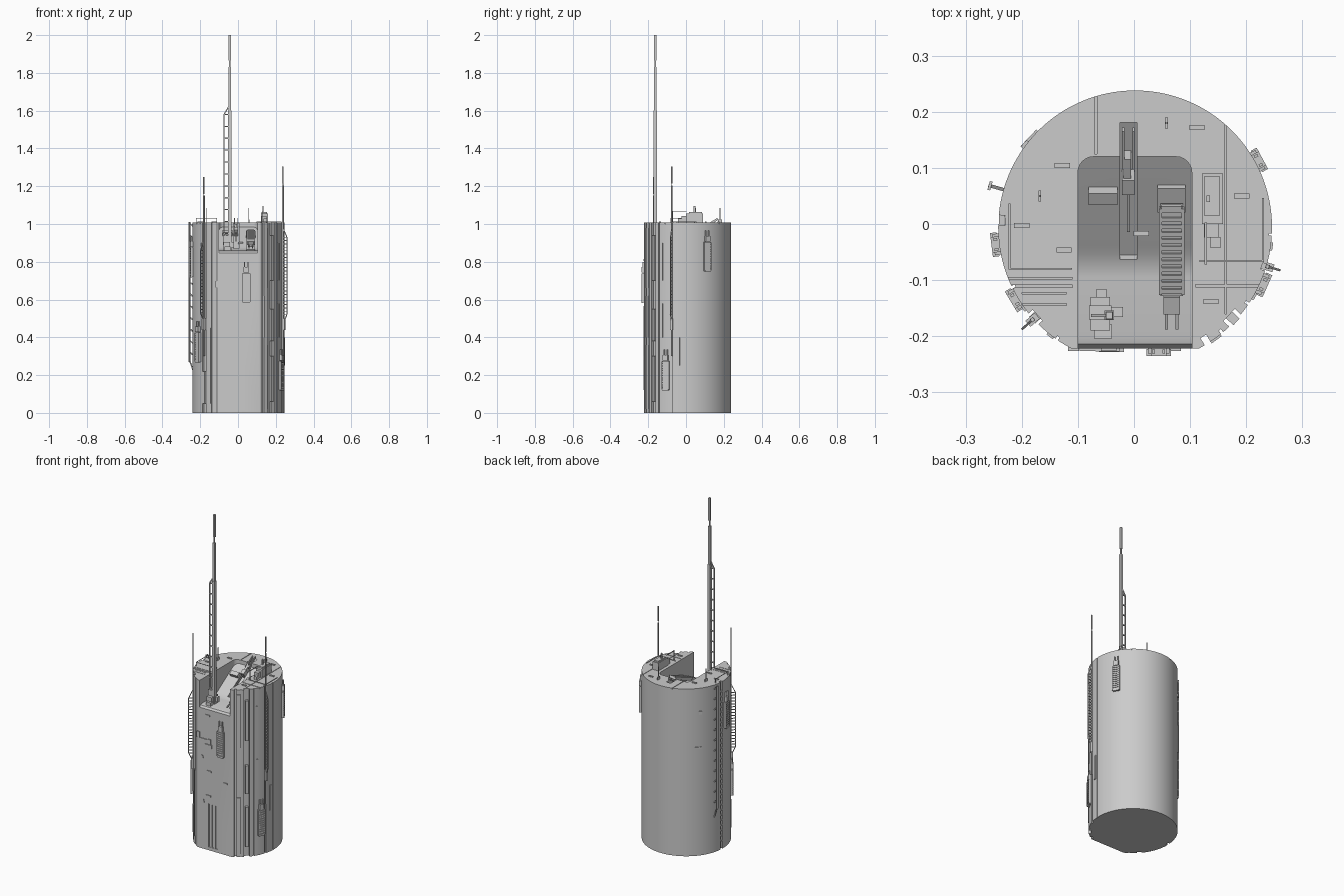
import bpy, bmesh, math
from mathutils import Matrix, Vector

CX, CY, R, FLAT, TOP = 0.002, -0.006, 0.244, -0.222, 1.008
ID = Matrix.Identity(4)

def finish(name, bm):
    bmesh.ops.recalc_face_normals(bm, faces=bm.faces)
    me = bpy.data.meshes.new(name)
    bm.to_mesh(me)
    bm.free()
    ob = bpy.data.objects.new(name, me)
    bpy.context.collection.objects.link(ob)
    return ob

def box(bm, c, s, m=ID):
    bmesh.ops.create_cube(bm, size=1, matrix=m @ Matrix.Translation(c) @ Matrix.Diagonal((*s, 1)))

def bar(bm, p, q, w, m=ID):
    p, q = Vector(p), Vector(q)
    d = q - p
    rot = d.to_track_quat('Z', 'Y').to_matrix().to_4x4()
    box(bm, (0, 0, 0), (w, w, d.length), m @ Matrix.Translation((p + q) / 2) @ rot)

def boxes(name, items, m=ID):
    bm = bmesh.new()
    for c, s in items:
        box(bm, c, s, m)
    return finish(name, bm)

def wall(deg, z=0.0, r=R):
    """Frame on the curved wall: local -y points outward, x is tangent."""
    a = math.radians(deg)
    return (Matrix.Translation((CX + r * math.cos(a), CY + r * math.sin(a), z))
            @ Matrix.Rotation(a + math.pi / 2, 4, 'Z'))

def extrude(name, pts, vec):
    bm = bmesh.new()
    f = bm.faces.new([bm.verts.new(p) for p in pts])
    new = bmesh.ops.extrude_face_region(bm, geom=[f])['geom']
    bmesh.ops.translate(bm, vec=vec, verts=[v for v in new if isinstance(v, bmesh.types.BMVert)])
    return finish(name, bm)

def cut(ob, cutter, self_hit=False):
    cutter.hide_render = True
    mod = ob.modifiers.new("cut", 'BOOLEAN')
    mod.operation, mod.solver, mod.object = 'DIFFERENCE', 'EXACT', cutter
    mod.use_self = self_hit
    bpy.context.view_layer.objects.active = ob
    bpy.ops.object.modifier_apply(modifier=mod.name)
    bpy.data.objects.remove(cutter)

# Tower body: round with a flat front
ring = []
for i in range(128):
    a = 2 * math.pi * i / 128
    y = CY + R * math.sin(a)
    if y > FLAT:
        ring.append((CX + R * math.cos(a), y, 0))
ring += [(-0.112, FLAT, 0), (0.115, FLAT, 0)]
ring.sort(key=lambda p: math.atan2(p[1], p[0]))
body = extrude("tower_body", ring, (0, 0, TOP))

# Open bay with flat floor and a ramp rising to the back
prof = [(-0.3, 0.84), (-0.222, 0.846), (-0.214, 0.857), (-0.2, 0.861), (-0.095, 0.861), (-0.075, 0.865),
        (-0.055, 0.874), (-0.04, 0.884), (0.12, 0.985), (0.12, 1.1), (-0.3, 1.1)]
bay = extrude("bay_cutter", [(-0.1, y, z) for y, z in prof], (0.203, 0, 0))
bm = bmesh.new()
bm.from_mesh(bay.data)
back = [e for e in bm.edges if all(v.co.y > 0.119 for v in e.verts)
        and abs(e.verts[0].co.x - e.verts[1].co.x) < 1e-4]
bmesh.ops.bevel(bm, geom=back, offset=0.028, segments=6, profile=0.5, affect='EDGES')
bm.to_mesh(bay.data)
bm.free()
cut(body, bay)

# Grooves: wall channels, front slots and roof seams
bm = bmesh.new()
for deg, w, d in [(-58, 0.012, 0.03), (-50.5, 0.005, 0.014), (-43, 0.03, 0.03), (-34, 0.005, 0.014),
                  (-17, 0.012, 0.016), (-3, 0.004, 0.01), (177, 0.018, 0.024), (222, 0.026, 0.02),
                  (235, 0.005, 0.012), (206, 0.005, 0.012)]:
    box(bm, (0, 0, 0.5), (w, d, 1.2), wall(deg))
for x, w in [(-0.034, 0.012), (-0.011, 0.014), (0.012, 0.012)]:
    box(bm, (x, FLAT, 0.15), (w, 0.012, 0.26))
for x0, x1, y0, y1 in [(-0.07, -0.066, 0.125, 0.25), (0.162, 0.165, -0.16, 0.185), (-0.26, -0.11, -0.098, -0.095),
                       (-0.26, -0.11, -0.113, -0.109), (0.11, 0.26, -0.112, -0.108), (-0.2, -0.12, -0.145, -0.142),
                       (-0.2, -0.12, -0.125, -0.122)]:
    box(bm, ((x0 + x1) / 2, (y0 + y1) / 2, TOP), (x1 - x0, y1 - y0, 0.016))
slope = Matrix.Translation((-0.01, 0.03, 0.928)) @ Matrix.Rotation(math.atan2(0.101, 0.16), 4, 'X')
box(bm, (0, 0.03, 0.025), (0.03, 0.28, 0.08), slope)
cut(body, finish("groove_cutter", bm), True)
bpy.ops.object.select_all(action='DESELECT')
body.select_set(True)
bpy.ops.object.shade_smooth_by_angle(angle=math.radians(25))

# Ribbed pods on the walls and one lying on the ramp
POD = ([((0, -0.003, 0.078), (0.038, 0.014, 0.156)), ((0, -0.006, 0.172), (0.028, 0.016, 0.03)),
        ((0, -0.010, 0.004), (0.034, 0.008, 0.012))]
       + [((s * 0.019, -0.008, 0.078), (0.005, 0.012, 0.15)) for s in (-1, 1)]
       + [((s * 0.009, -0.006, 0.2), (0.005, 0.007, 0.03)) for s in (-1, 1)]
       + [((0, -0.011, 0.022 + i * 0.0125), (0.034, 0.006, 0.007)) for i in range(11)])
boxes("pod_front", POD, Matrix.Translation((0.044, FLAT + 0.001, 0.585)))
for name, deg, z in [("pod_right_low", -24, 0.12), ("pod_right_high", 28.5, 0.75),
                     ("pod_left_low", 211, 0.27), ("pod_left_high", 187, 0.72)]:
    boxes(name, POD, wall(deg, z))
boxes("pod_ramp", POD, Matrix.Translation((0.067, 0.035, 0.957)) @ Matrix.Rotation(math.radians(90 + 22), 4, 'X')
      @ Matrix.Rotation(math.pi, 4, 'Z') @ Matrix.Diagonal((1.05, 1.05, 1.1, 1)))
boxes("pod_ramp_bed", [((0, 0.075, 0.006), (0.05, 0.05, 0.02)), ((0, -0.02, 0.008), (0.044, 0.16, 0.02))],
      Matrix.Translation((0.067, -0.015, 0.9)) @ Matrix.Rotation(math.radians(30), 4, 'X'))

# Small lamp plates on roof, ramp and front
lamps = [((x, y, TOP), (0.027, 0.009, 0.01)) for x, y in
         [(-0.128, 0.104), (0.112, 0.172), (0.192, 0.05), (-0.2, -0.003), (-0.125, -0.046), (0.137, -0.138)]]
lamps += [((x, FLAT, z), (0.028, 0.008, 0.01)) for x, z in [(-0.045, 0.81), (-0.035, 0.475), (0.07, 0.43), (-0.04, 0.327)]]
lamps += [((0.013, -0.017, 0.9), (0.027, 0.009, 0.012))]
boxes("lamp_plates", lamps)

# Front service boxes and conduit
boxes("front_service_boxes", [((-0.108, FLAT, 0.682), (0.02, 0.008, 0.035)), ((-0.082, FLAT, 0.66), (0.03, 0.008, 0.012)),
      ((-0.055, FLAT, 0.66), (0.028, 0.01, 0.012)), ((-0.035, FLAT, 0.655), (0.018, 0.01, 0.03)),
      ((-0.04, FLAT, 0.627), (0.045, 0.012, 0.022))])
bm = bmesh.new()
path = [(-0.083, FLAT, 0.565), (-0.076, FLAT, 0.545), (-0.076, FLAT, 0.3), (-0.07, FLAT, 0.28), (-0.07, FLAT, 0.12)]
for p, q in zip(path, path[1:]):
    bar(bm, p, q, 0.006)
finish("front_conduit", bm)

# Raised wall panels beside the channels
bm = bmesh.new()
for deg, z0, z1, w in [(-54, 0.02, 0.36, 0.022), (-54, 0.4, 0.62, 0.018), (-54, 0.66, 0.98, 0.022),
                       (-43, 0.06, 0.3, 0.016), (-43, 0.38, 0.55, 0.016), (-43, 0.7, 0.94, 0.016),
                       (-30, 0.4, 0.58, 0.014), (-30, 0.7, 0.9, 0.014), (-8, 0.25, 0.4, 0.014),
                       (222, 0.05, 0.22, 0.016), (216, 0.62, 0.9, 0.012), (232, 0.05, 0.45, 0.014)]:
    depth = 0.018 if deg in (-43, 222) else 0.007
    box(bm, (0, 0.006 if depth > 0.01 else 0, (z0 + z1) / 2), (w, depth, z1 - z0), wall(deg))
for i in range(30):
    box(bm, (0, 0.006, 0.05 + i * 0.031), (0.018, 0.01, 0.008), wall(177))
finish("wall_panels", bm)
boxes("back_left_bracket", [((0, 0, 0.57), (0.006, 0.008, 0.17)), ((0.018, 0, 0.65), (0.04, 0.007, 0.01)),
      ((0.03, 0, 0.86), (0.016, 0.006, 0.02))], wall(136))

def ladder(bm, m, off, z0, z1, n, w):
    """Outer rail with rungs and slanted ends, standing out along local -y."""
    rail = [(0, 0, z0 - 0.05), (0, -off, z0), (0, -off, z1), (0, 0, z1 + 0.05)]
    for p, q in zip(rail, rail[1:]):
        bar(bm, p, q, w, m)
    for i in range(n):
        z = z0 + (z1 - z0) * i / (n - 1)
        bar(bm, (0, 0, z), (0, -off, z), w, m)

# Main mast standing in the bay
bm = bmesh.new()
mast = Matrix.Translation((-0.044, -0.163, 0))
for z0, z1, w in [(0.86, 1.6, 0.017), (1.6, 1.83, 0.014), (1.83, 1.865, 0.006), (1.865, 2.0, 0.012)]:
    box(bm, (0, 0, (z0 + z1) / 2), (w, w, z1 - z0), mast)
ladder(bm, mast @ Matrix.Rotation(-math.pi / 2, 4, 'Z'), 0.03, 0.95, 1.58, 11, 0.006)
finish("main_mast", bm)
boxes("mast_base", [((-0.06, -0.16, 0.88), (0.035, 0.06, 0.05)), ((-0.06, -0.158, 0.915), (0.04, 0.025, 0.05)),
      ((-0.03, -0.157, 0.89), (0.02, 0.018, 0.03)), ((-0.058, -0.127, 0.872), (0.018, 0.022, 0.03)),
      ((-0.055, -0.192, 0.868), (0.032, 0.025, 0.025))])

# Side antennas with ladder rails on the wall
for name, deg, tip, off, z0, z1, n in [("antenna_left", 222, 1.25, 0.024, 0.53, 0.86, 20),
                                       ("antenna_right", -16.5, 1.305, 0.022, 0.52, 0.93, 24)]:
    bm = bmesh.new()
    m = wall(deg, 0, R + 0.002)
    bar(bm, (0, 0, 0.3), (0, 0, tip - 0.1), 0.007, m)
    bar(bm, (0, 0, tip - 0.09), (0, 0, tip), 0.006, m)
    bar(bm, (0, 0, tip - 0.1), (0, 0, tip - 0.09), 0.003, m)
    ladder(bm, m, off, z0, z1, n, 0.004)
    box(bm, (0, 0, 0.47), (0.014, 0.022, 0.06), m)
    finish(name, bm)

# Left service rail: flat plate held off the wall
bm = bmesh.new()
m = wall(164)
box(bm, (0, -0.025, 0.64), (0.016, 0.005, 0.74), m)
bar(bm, (0, 0, 0.21), (0, -0.025, 0.28), 0.006, m)
for i in range(12):
    z = 0.3 + i * 0.062
    bar(bm, (0, 0.002, z), (0, -0.025, z + 0.022), 0.006, m)
finish("left_service_rail", bm)

# Roof handrails and short whips
bm = bmesh.new()
for pts in ([(-0.222, 0.035), (-0.222, -0.08), (-0.112, -0.08)], [(0.23, 0.045), (0.23, -0.066), (0.118, -0.066)]):
    h = 1.03 if pts[0][0] < 0 else 1.011
    for p, q in zip(pts, pts[1:]):
        bar(bm, (*p, h), (*q, h), 0.003)
    for p in pts:
        bar(bm, (*p, 1.0), (*p, h), 0.003)
finish("roof_handrails", bm)
boxes("roof_whips", [(p, s) for x, y in [(-0.168, 0.05), (0.058, 0.18)] for p, s in
      [((x, y, 1.045), (0.003, 0.004, 0.08)), ((x, y, 1.015), (0.005, 0.02, 0.02))]])

# Roof unit beside the bay
boxes("roof_unit", [((0.14, 0.045, 1.03), (0.038, 0.09, 0.05)), ((0.139, 0.05, 1.058), (0.028, 0.07, 0.012)),
      ((0.132, 0.045, 1.075), (0.006, 0.012, 0.04)), ((0.138, -0.012, 1.025), (0.026, 0.024, 0.035)),
      ((0.145, -0.033, 1.018), (0.018, 0.02, 0.02)), ((0.128, -0.035, 1.068), (0.004, 0.075, 0.004)),
      ((0.128, -0.07, 1.04), (0.004, 0.004, 0.06))])

# Ramp control box and the launcher arm in the ramp channel
boxes("ramp_control_box", [((-0.045, 0.03, 0.008), (0.052, 0.025, 0.026))], slope)
boxes("launcher_arm", [((0, 0.055, 0.0), (0.022, 0.03, 0.045)), ((-0.002, 0.085, 0.0), (0.014, 0.05, 0.03)),
      ((0, 0.0, 0.008), (0.005, 0.09, 0.006))]
      + [((s * 0.009, 0.13, 0.01), (0.004, 0.08, 0.012)) for s in (-1, 1)], slope)
